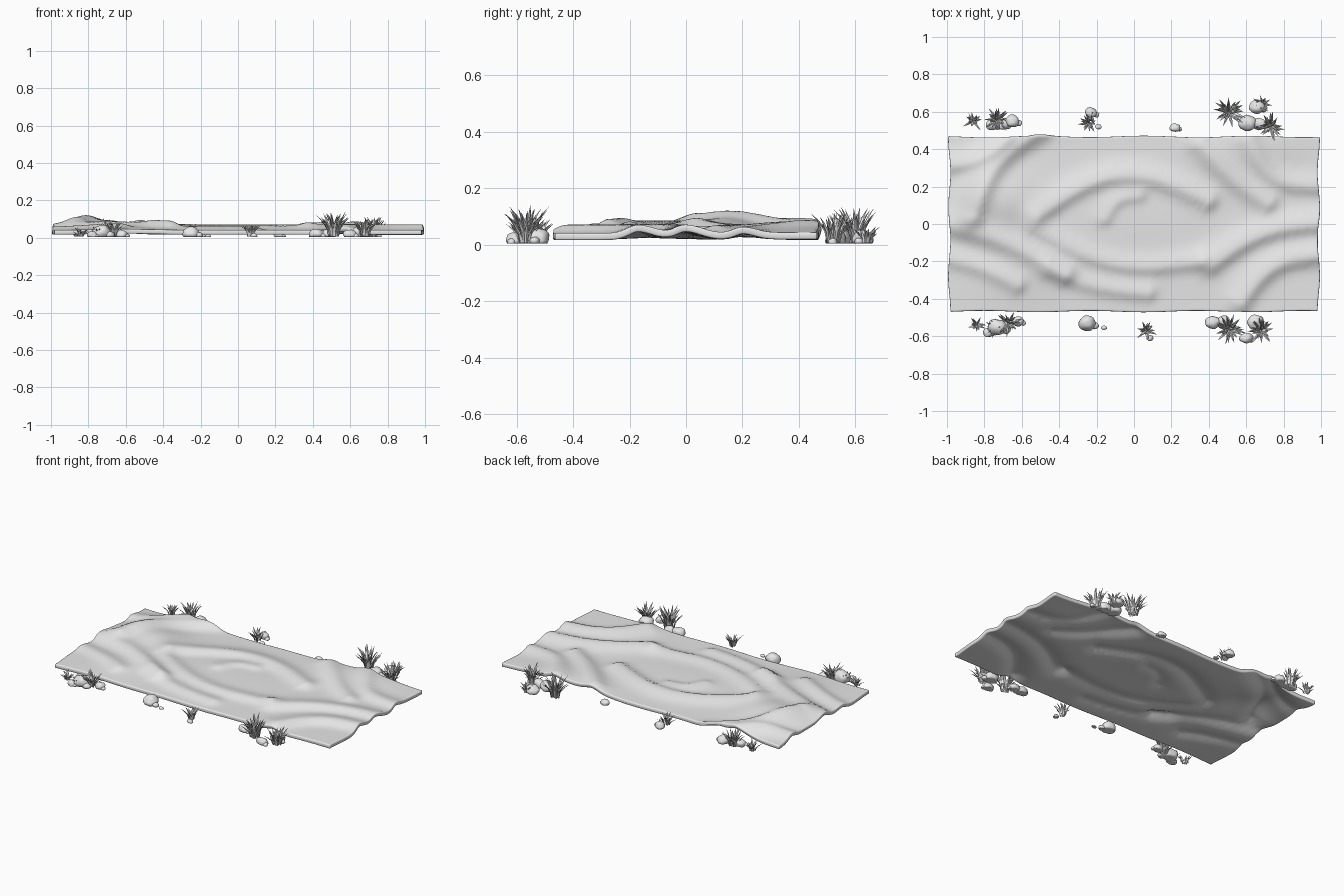
import bpy, bmesh, math, random
from mathutils import Vector, noise

if "Cube" in bpy.data.objects:
    bpy.data.objects.remove(bpy.data.objects["Cube"])

random.seed(4)
grey = bpy.data.materials.new("sand_grey")
grey.diffuse_color = (0.8, 0.8, 0.8, 1)
grey.use_nodes = True
grey.node_tree.nodes["Principled BSDF"].inputs["Base Color"].default_value = grey.diffuse_color


def finish(name, bm, angle=60):
    me = bpy.data.meshes.new(name)
    bm.to_mesh(me)
    bm.free()
    ob = bpy.data.objects.new(name, me)
    bpy.context.collection.objects.link(ob)
    me.materials.append(grey)
    bpy.ops.object.select_all(action='DESELECT')
    ob.select_set(True)
    bpy.context.view_layer.objects.active = ob
    bpy.ops.object.shade_smooth_by_angle(angle=math.radians(angle))
    return ob


def arc(a, b, bow, steps=32):
    """Bowed line from a to b; bow is the sideways bulge as a share of its length."""
    a, b = Vector(a), Vector(b)
    n = Vector((a.y - b.y, b.x - a.x))
    return [a.lerp(b, i / steps) + n * bow * math.sin(math.pi * i / steps) for i in range(steps + 1)]


# Dune crests: height, start, end, bow; the lee side (lower right) is steeper
crests = [(h, .033 + 1.1 * h, arc(a, b, bow)) for h, a, b, bow in (
    (.040, (-.50, .50), (-.86, .04), -.12),
    (.022, (-1.0, .31), (-.68, .46), -.10),
    (.026, (-.50, .05), (.40, .12), .19),
    (.014, (-.15, .03), (.03, .15), .18),
    (.026, (-.98, -.02), (-.36, -.27), .05),
    (.020, (-.52, -.02), (.36, -.20), -.12),
    (.018, (-.45, -.25), (.08, -.37), -.05),
    (.018, (-.98, -.19), (-.62, -.33), .04),
    (.030, (1.0, .0), (.42, -.22), -.09),
    (.030, (1.0, -.17), (.58, -.42), -.15),
    (.026, (.36, .42), (.72, .11), -.05),
    (.022, (.62, .44), (.98, .20), -.20),
)]
# Broad swells: centre, radii, height
swells = ((-.72, .13, .20, .17, .05), (-.1, 0, .5, .25, .012),
          (.58, .42, .28, .16, .025), (-.62, -.25, .22, .2, .018))


def height(x, y):
    z = .041
    for cx, cy, rx, ry, h in swells:
        z += h * math.exp(-((x - cx) / rx) ** 2 - ((y - cy) / ry) ** 2)
    v = Vector((x, y))
    for h, w, path in crests:
        d = v - min(path, key=lambda s: (s - v).length_squared)
        r = d.length
        lee = (d.x - d.y) / (1.42 * r) if r > 1e-6 else 0
        z += h * math.exp(-(r / (w * (1 - .3 * lee))) ** 2)
    return z


# Dune sheet, thin and hollow beneath, with slightly wavering borders
bm = bmesh.new()
bmesh.ops.create_grid(bm, x_segments=140, y_segments=70, size=1)
for v in bm.verts:
    x, y = v.co.x * .988, v.co.y * .468
    px = x + .006 * v.co.x ** 9 * math.sin(17 * y)
    py = y + .004 * v.co.y ** 9 * math.sin(11 * x + 1)
    v.co = (px, py, height(x, y))
sheet = finish("dune_sheet", bm)
mod = sheet.modifiers.new("thickness", 'SOLIDIFY')
mod.thickness = .025
mod.offset = -1
rim = sheet.modifiers.new("soft_rim", 'BEVEL')
rim.width = .006
rim.segments = 2
rim.limit_method = 'ANGLE'
rim.angle_limit = math.radians(60)


def stone(bm, x, y, r, sub=3):
    res = bmesh.ops.create_icosphere(bm, subdivisions=sub, radius=1)
    seed = Vector((x * 31, y * 17, r * 90))
    sx, sy = random.uniform(.95, 1.15), random.uniform(.85, 1)
    for v in res['verts']:
        c = v.co * (1 + .22 * noise.noise(v.co * 1.2 + seed))
        v.co = (x + c.x * r * sx, y + c.y * r * sy, max(.004, r * .55 + c.z * r * .8))


def tuft(bm, x, y, h):
    """Cluster of tapered blades, each a thin four-sided strip bending outwards."""
    r = .025 + .4 * h
    for i in range(round(6 + 200 * h)):
        a = i * 2.4 + random.uniform(-.3, .3)
        out = Vector((math.cos(a), math.sin(a), 0))
        side = Vector((-out.y, out.x, 0))
        lean = r * random.uniform(.35, 1)
        tall = h * random.uniform(.55, 1)
        base = Vector((x, y, .006)) + out * r * random.uniform(0, .35)
        rows = []
        for t, k in ((0, .7), (.4, 1), (.75, .65)):
            mid = base + out * lean * t * t + Vector((0, 0, tall * t))
            s = side * (.0055 + .02 * h) * k
            rows.append([bm.verts.new(p) for p in (mid - s, mid + out * .004, mid + s, mid - out * .003)])
        tip = bm.verts.new(base + out * lean + Vector((0, 0, tall)))
        for lo, hi in zip(rows, rows[1:]):
            for j in range(4):
                bm.faces.new((lo[j - 1], hi[j - 1], hi[j], lo[j]))
        for j in range(4):
            bm.faces.new((rows[-1][j - 1], tip, rows[-1][j]))


# Border stones: x, y, radius; each one from the middle size up gets a small neighbour
back_stones = ((-.65, .55, .037), (-.76, .53, .033), (-.70, .53, .03), (-.23, .595, .032), (-.19, .52, .015),
               (.22, .515, .026), (.655, .625, .038), (.61, .54, .045), (.67, .535, .038), (.75, .52, .018))
front_stones = ((-.73, -.55, .05), (-.62, -.52, .03), (-.78, -.58, .026), (-.25, -.53, .044), (-.16, -.555, .014),
                (.085, -.61, .018), (.42, -.525, .036), (.48, -.52, .032), (.60, -.61, .032), (.65, -.525, .043))
# Grass tufts: x, y, height
back_tufts = ((-.86, .55, .06), (-.73, .56, .10), (-.24, .54, .07), (.51, .60, .13), (.69, .64, .06), (.73, .52, .11))
front_tufts = ((-.84, -.54, .05), (-.75, -.55, .06), (-.67, -.53, .09), (.065, -.57, .07), (.51, -.56, .135),
               (.68, -.57, .105))

for side, stones, tufts in (("back", back_stones, back_tufts), ("front", front_stones, front_tufts)):
    bm = bmesh.new()
    for x, y, r in stones:
        stone(bm, x, y, r)
        if r > .025:
            stone(bm, x + .9 * r, y - .3 * r, .5 * r, 2)
    finish(side + "_stones", bm)
    bm = bmesh.new()
    for t in tufts:
        tuft(bm, *t)
    bmesh.ops.recalc_face_normals(bm, faces=bm.faces)
    finish(side + "_grass", bm, 30)
